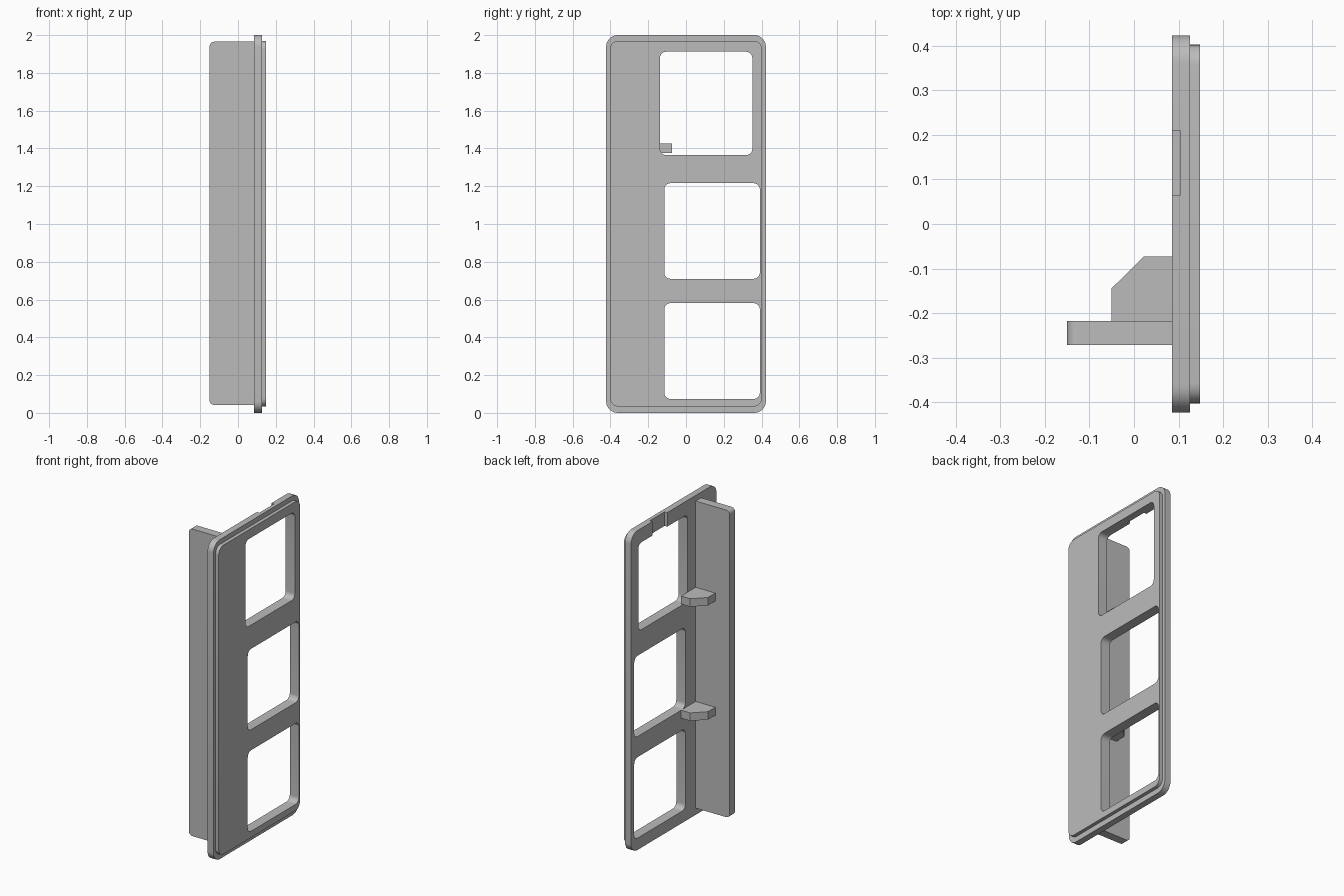
import bpy, bmesh, math
from mathutils import Vector

if "Cube" in bpy.data.objects:
    bpy.data.objects.remove(bpy.data.objects["Cube"])

grey = bpy.data.materials.new("plain grey")
grey.use_nodes = True
grey.diffuse_color = (0.5, 0.5, 0.5, 1)
grey.node_tree.nodes["Principled BSDF"].inputs["Base Color"].default_value = (0.5, 0.5, 0.5, 1)


def prism(name, outline, depth):
    """Extrude a closed 3D outline along a depth vector."""
    bm = bmesh.new()
    face = bm.faces.new([bm.verts.new(p) for p in outline])
    ext = bmesh.ops.extrude_face_region(bm, geom=[face])
    moved = [g for g in ext["geom"] if isinstance(g, bmesh.types.BMVert)]
    bmesh.ops.translate(bm, verts=moved, vec=Vector(depth))
    bmesh.ops.recalc_face_normals(bm, faces=bm.faces)
    mesh = bpy.data.meshes.new(name)
    bm.to_mesh(mesh)
    bm.free()
    mesh.materials.append(grey)
    obj = bpy.data.objects.new(name, mesh)
    bpy.context.collection.objects.link(obj)
    return obj


def rounded(a0, a1, b0, b1, radii, steps=8):
    """2D rectangle; radii run from the upper right corner anticlockwise."""
    corners = [(a1, b1, -1, -1), (a0, b1, 1, -1), (a0, b0, 1, 1), (a1, b0, -1, 1)]
    pts = []
    for i, ((a, b, sa, sb), r) in enumerate(zip(corners, radii)):
        if r == 0:
            pts.append((a, b))
            continue
        for k in range(steps + 1):
            t = math.pi / 2 * (i + k / steps)
            pts.append((a + sa * r + r * math.cos(t), b + sb * r + r * math.sin(t)))
    return pts


def panel(name, x0, x1, y0, y1, z0, z1, r):
    outline = [(x0, y, z) for y, z in rounded(y0, y1, z0, z1, [r] * 4)]
    return prism(name, outline, (x1 - x0, 0, 0))


def activate(obj):
    bpy.ops.object.select_all(action='DESELECT')
    obj.select_set(True)
    bpy.context.view_layer.objects.active = obj


def cut(obj, cutter):
    mod = obj.modifiers.new("cut", 'BOOLEAN')
    mod.operation = 'DIFFERENCE'
    mod.solver = 'EXACT'
    mod.object = cutter
    activate(obj)
    bpy.ops.object.modifier_apply(modifier=mod.name)
    bpy.data.objects.remove(cutter)


# Frame flange and the slightly smaller raised face
flange = panel("frame_flange", 0.085, 0.126, -0.423, 0.423, 0, 2, 0.062)
face = panel("raised_face", 0.126, 0.148, -0.402, 0.402, 0.034, 1.97, 0.045)

# Three window openings
windows = [(-0.138, 0.351, 1.365, 1.912), (-0.115, 0.391, 0.71, 1.216),
           (-0.115, 0.391, 0.074, 0.581)]
for part in (flange, face):
    for y0, y1, z0, z1 in windows:
        cut(part, panel("window_cutter", 0, 0.3, y0, y1, z0, z1, 0.033))

# Shallow notch on the back of the top rail
cut(flange, panel("notch_cutter", 0.05, 0.103, 0.064, 0.21, 1.89, 2.05, 0))

# Long upright fin with rounded free corners
fin_outline = rounded(-0.15, 0.085, 0.042, 1.965, [0, 0.024, 0.024, 0])
fin = prism("upright_fin", [(x, -0.271, z) for x, z in fin_outline], (0, 0.054, 0))

# Two chamfered gussets between fin and frame
gusset = [(0.085, -0.217), (0.085, -0.073), (0.022, -0.073), (-0.051, -0.145), (-0.051, -0.217)]
ribs = [prism(name, [(x, y, z) for x, y in gusset], (0, 0, 0.05))
        for name, z in (("upper_gusset", 1.375), ("lower_gusset", 0.66))]

for obj in [flange, face, fin] + ribs:
    activate(obj)
    bpy.ops.object.shade_smooth_by_angle(angle=math.radians(30))
